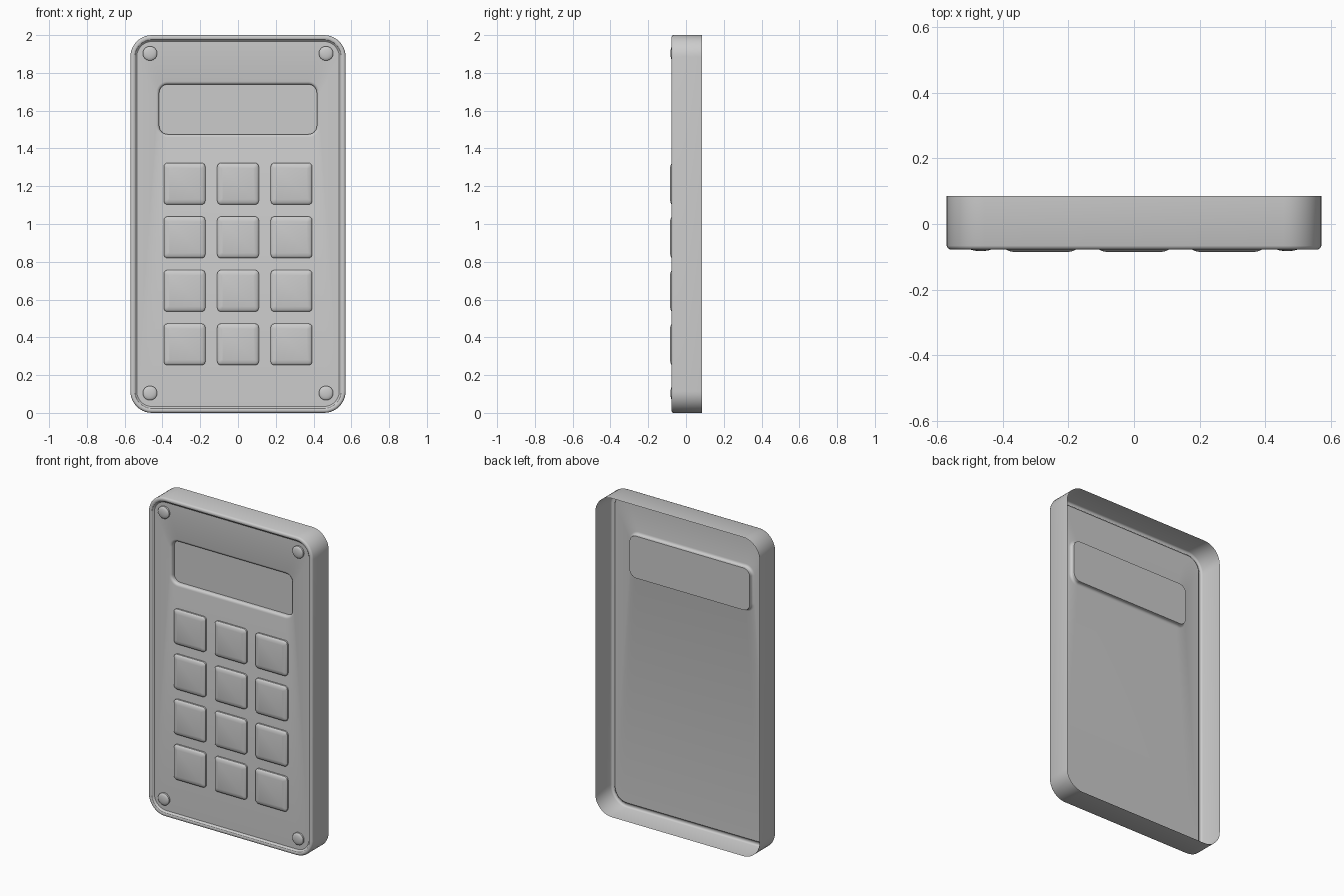
import bpy, bmesh, math

if "Cube" in bpy.data.objects:
    bpy.data.objects.remove(bpy.data.objects["Cube"])

FACE_Y = -0.063


def ring(bm, cx, cz, hw, hh, r, y, seg):
    """One rounded-rectangle loop in the XZ plane."""
    verts = []
    corners = ((1, 1), (-1, 1), (-1, -1), (1, -1))
    for q, (sx, sz) in enumerate(corners):
        for i in range(seg + 1):
            a = math.pi / 2 * (q + i / seg)
            verts.append(bm.verts.new((cx + sx * (hw - r) + r * math.cos(a), y,
                                       cz + sz * (hh - r) + r * math.sin(a))))
    return verts


def loft(name, sections, seg=8):
    """Skin through rounded rectangles from back to front, capping the last."""
    bm = bmesh.new()
    rings = [ring(bm, *s, seg) for s in sections]
    for a, b in zip(rings, rings[1:]):
        n = len(a)
        for i in range(n):
            j = (i + 1) % n
            bm.faces.new((a[i], b[i], b[j], a[j]))
    bm.faces.new(rings[-1][::-1])
    bmesh.ops.remove_doubles(bm, verts=bm.verts, dist=1e-5)
    bm.normal_update()
    cap = max(bm.faces, key=lambda f: len(f.verts))
    if cap.normal.y > 0:
        bmesh.ops.reverse_faces(bm, faces=bm.faces)
    mesh = bpy.data.meshes.new(name)
    bm.to_mesh(mesh)
    bm.free()
    obj = bpy.data.objects.new(name, mesh)
    bpy.context.collection.objects.link(obj)
    bpy.ops.object.select_all(action='DESELECT')
    obj.select_set(True)
    bpy.context.view_layer.objects.active = obj
    bpy.ops.object.shade_smooth_by_angle(angle=math.radians(35))
    return obj


# Open-backed casing: side wall, rounded rim, recessed face and screen pocket
case_profile = [(0, 0.085), (0, -0.066), (0.003, -0.073), (0.009, -0.077),
                (0.018, -0.077), (0.024, -0.074), (0.027, -0.068),
                (0.034, FACE_Y)]
screen_profile = [(0.016, FACE_Y), (0.008, -0.061), (0.002, -0.056),
                  (0, -0.050), (0, -0.036)]
case = [(0, 1, 0.57 - d, 1 - d, 0.115 - d, y) for d, y in case_profile]
case += [(0, 1.607, 0.417 + d, 0.132 + d, 0.045 + d, y) for d, y in screen_profile]
loft("casing", case, 10)

# Twelve soft-edged keys
key_profile = [(0, FACE_Y), (0, -0.073), (0.004, -0.078),
               (0.012, -0.082), (0.026, -0.085)]
for row in range(4):
    for col in range(3):
        cx, cz = (col - 1) * 0.283, 1.213 - row * 0.2835
        loft(f"key_{row + 1}_{col + 1}",
             [(cx, cz, 0.11 - d, 0.11 - d, max(0.02 - d * 0.6, 0.004), y)
              for d, y in key_profile], 4)

# Domed corner screws
screw_profile = [(0.038, FACE_Y), (0.038, -0.073), (0.034, -0.077),
                 (0.024, -0.080), (0.012, -0.082)]
for sx in (-1, 1):
    for sz in (-1, 1):
        loft(f"screw_{'left' if sx < 0 else 'right'}_{'bottom' if sz < 0 else 'top'}",
             [(sx * 0.466, 1.004 + sz * 0.899, r, r, r, y)
              for r, y in screw_profile], 6)
